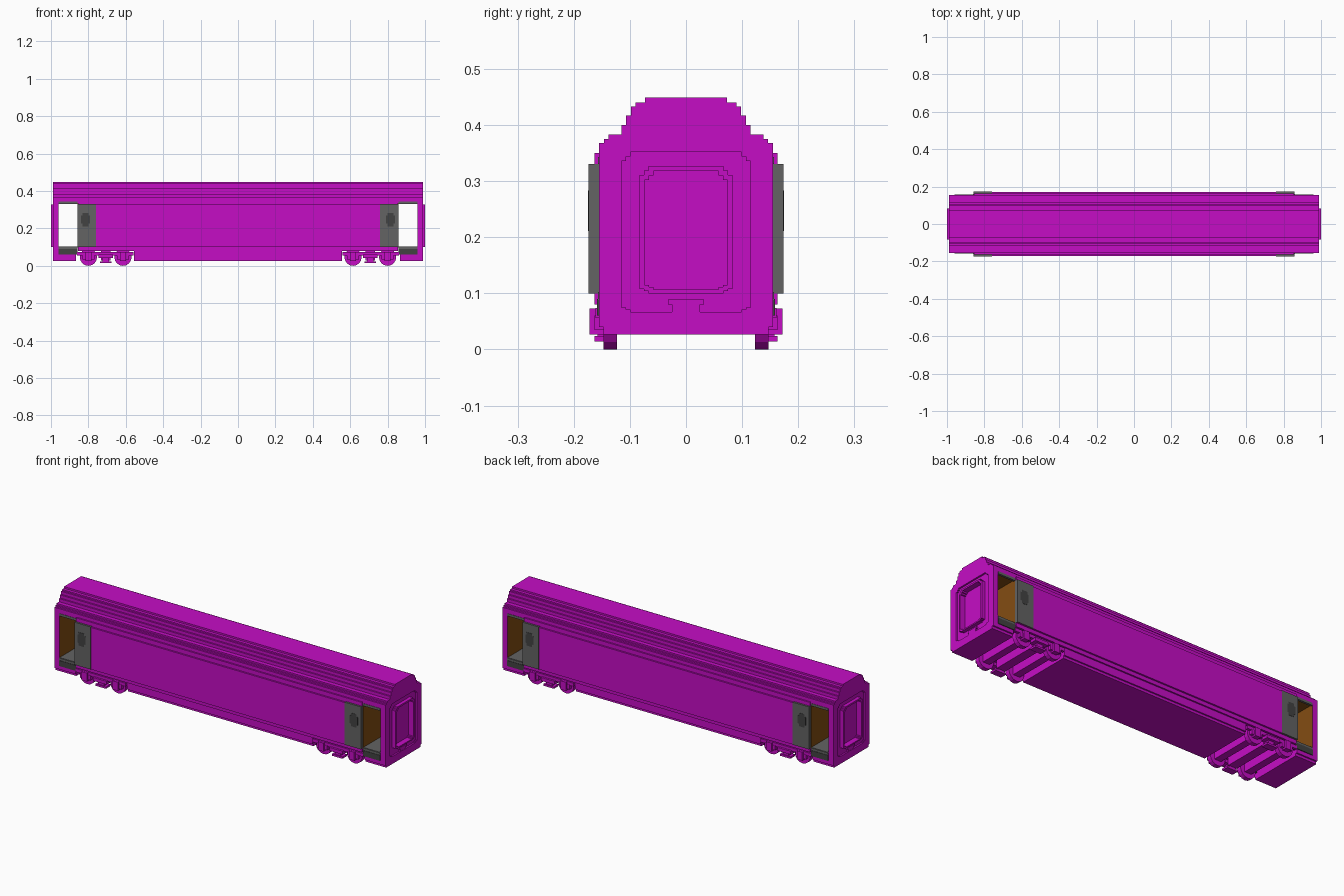
import bpy, bmesh, math
from mathutils import Vector

cube = bpy.data.objects.get("Cube")
if cube:
    bpy.data.objects.remove(cube, do_unlink=True)


def material(name, rgb):
    m = bpy.data.materials.new(name)
    m.use_nodes = True
    m.diffuse_color = (*rgb, 1)
    m.node_tree.nodes["Principled BSDF"].inputs["Base Color"].default_value = (*rgb, 1)
    return m


MAGENTA = material("magenta paint", (0.56, 0.004, 0.56))
BROWN = material("brown interior", (0.23, 0.075, 0.006))
GREY = material("grey door", (0.125, 0.125, 0.125))
DARK = material("dark grey trim", (0.055, 0.055, 0.055))


def finish(name, bm, *mats):
    bmesh.ops.recalc_face_normals(bm, faces=bm.faces)
    mesh = bpy.data.meshes.new(name)
    bm.to_mesh(mesh)
    bm.free()
    for m in mats:
        mesh.materials.append(m)
    ob = bpy.data.objects.new(name, mesh)
    bpy.context.collection.objects.link(ob)
    return ob


def box(name, x, y, z, mat):
    """Box between pairs of limits on each axis."""
    bm = bmesh.new()
    bmesh.ops.create_cube(bm, size=1)
    for v in bm.verts:
        v.co = Vector([(a + b) / 2 + c * abs(b - a) for c, (a, b) in zip(v.co, (x, y, z))])
    return finish(name, bm, mat)


def prism(name, loops, x, mats, rule=None):
    """Extrude (y, z) outlines along x; later outlines are holes."""
    bm = bmesh.new()
    for loop in loops:
        vs = [bm.verts.new((x[0], y, z)) for y, z in loop]
        for i, v in enumerate(vs):
            bm.edges.new((v, vs[i - 1]))
    bmesh.ops.triangle_fill(bm, use_beauty=True, edges=bm.edges[:], normal=(1, 0, 0))
    bmesh.ops.dissolve_limit(bm, angle_limit=0.01, verts=bm.verts[:], edges=bm.edges[:])
    out = bmesh.ops.extrude_face_region(bm, geom=bm.faces[:], use_keep_orig=True)
    for v in out["geom"]:
        if isinstance(v, bmesh.types.BMVert):
            v.co.x = x[1]
    bmesh.ops.recalc_face_normals(bm, faces=bm.faces)
    if rule:
        for f in bm.faces:
            f.material_index = rule(f)
    return finish(name, bm, *mats)


def stepped(z0, levels, limit=1.0):
    """Symmetric stepped outline from (half width, top) levels above z0."""
    right, low = [], z0
    for w, top in levels:
        if top <= z0 + 1e-6:
            continue
        w = min(w, limit)
        if right and abs(right[-1][0] - w) < 1e-6:
            right[-1] = (w, top)
        else:
            right += [(w, low), (w, top)]
        low = top
    return right + [(-y, z) for y, z in reversed(right)]


def notched(hy, z0, z1, s):
    """Rectangle with two-step square corners."""
    return stepped(z0, [(hy - 2 * s, z0 + s / 2), (hy - s, z0 + s), (hy, z1 - 2 * s),
                        (hy - s, z1 - s), (hy - 2 * s, z1)])


SKIRT = [(0.147, 0.04), (0.155, 0.08)]
WALL = [(0.163, 0.10), (0.172, 0.327)]
ROOF = [(0.163, 0.35), (0.155, 0.368), (0.146, 0.375), (0.138, 0.383), (0.115, 0.40),
        (0.107, 0.417), (0.098, 0.433), (0.09, 0.44), (0.073, 0.449)]
HULL = SKIRT + WALL + ROOF

# Long saloon body and the skirt between the bogies
prism("main_body", [stepped(0.08, HULL)], (-0.855, 0.855), [MAGENTA])
prism("centre_skirt", [stepped(0.027, SKIRT)], (-0.555, 0.555), [MAGENTA])

for sx, end in ((-1, "right"), (1, "left")):
    def span(a, b):
        return tuple(sorted((sx * a, sx * b)))

    # Vestibule: roof, floor, walls
    prism(end + "_end_roof", [stepped(0.335, ROOF, 0.155)], span(0.855, 0.97), [MAGENTA, BROWN],
          lambda f: int(f.normal.z < -0.5))
    prism(end + "_end_underframe", [stepped(0.027, SKIRT + WALL[:1], 0.155)],
          span(0.865, 0.97), [MAGENTA])
    box(end + "_vestibule_floor", span(0.855, 0.96), (-0.154, 0.154), (0.098, 0.104), GREY)
    box(end + "_vestibule_inner_wall", span(0.855, 0.858), (-0.154, 0.154), (0.1, 0.336), BROWN)
    prism(end + "_end_wall", [stepped(0.1, [(0.155, 0.336)])], span(0.96, 0.97),
          [MAGENTA, BROWN], lambda f: int(f.normal.x * sx < -0.5))

    # End face with recessed surround, and the hollow gangway ring
    prism(end + "_end_inner_frame", [stepped(0.027, HULL, 0.155), notched(0.083, 0.1, 0.327, 0.008)],
          span(0.97, 0.981), [MAGENTA])
    prism(end + "_end_outer_frame", [stepped(0.027, HULL, 0.155), notched(0.115, 0.067, 0.352, 0.008)],
          span(0.981, 0.99), [MAGENTA])
    prism(end + "_gangway_ring", [notched(0.083, 0.1, 0.327, 0.008), notched(0.074, 0.107, 0.318, 0.008)],
          span(0.968, 1.0), [MAGENTA])
    box(end + "_coupler_plate", span(0.98, 0.989), (-0.032, 0.032), (0.08, 0.089), MAGENTA)
    box(end + "_coupler", span(0.98, 0.989), (-0.025, 0.025), (0.067, 0.08), MAGENTA)

    for sy, side in ((-1, "front"), (1, "back")):
        tag = f"{end}_{side}_"

        def across(a, b):
            return tuple(sorted((sy * a, sy * b)))

        # Sliding door, its oval window, and the entrance steps
        box(tag + "door", span(0.76, 0.857), across(0.154, 0.1735), (0.1, 0.33), GREY)
        for hx, hz in ((0.024, 0.022), (0.016, 0.036)):
            box(tag + "door_window", span(0.815 - hx, 0.815 + hx), across(0.17, 0.1745 + hz / 100),
                (0.247 - hz, 0.247 + hz), DARK)
        box(tag + "door_lintel", span(0.857, 0.96), across(0.145, 0.157), (0.33, 0.343), GREY)
        box(tag + "upper_step", span(0.858, 0.96), across(0.135, 0.157), (0.088, 0.102), GREY)
        box(tag + "lower_step", span(0.858, 0.96), across(0.135, 0.159), (0.06, 0.09), DARK)

        # Bogie side: wheels, axle boxes, beam and spring pack
        for wx in (0.615, 0.80):
            bm = bmesh.new()
            bmesh.ops.create_cone(bm, cap_ends=True, segments=16, radius1=0.046, radius2=0.046, depth=0.024)
            for v in bm.verts:
                v.co = Vector((v.co.x + sx * wx, v.co.z + sy * 0.135, v.co.y + 0.046))
            finish(tag + "wheel", bm, MAGENTA)
            box(tag + "axle_box", span(wx - 0.016, wx + 0.016), across(0.147, 0.172), (0.027, 0.073), MAGENTA)
            box(tag + "axle_guard", span(wx - 0.032, wx + 0.032), across(0.147, 0.163), (0.035, 0.06), MAGENTA)
        box(tag + "bogie_beam", span(0.56, 0.86), across(0.147, 0.161), (0.056, 0.074), MAGENTA)
        box(tag + "spring_base", span(0.676, 0.739), across(0.125, 0.163), (0.014, 0.024), MAGENTA)
        box(tag + "spring", span(0.69, 0.724), across(0.125, 0.158), (0.024, 0.042), MAGENTA)
        box(tag + "spring_top", span(0.668, 0.747), across(0.13, 0.172), (0.042, 0.06), MAGENTA)

    # Cross members between the wheels
    for cx, hx in ((0.615, 0.02), (0.7075, 0.025), (0.80, 0.02)):
        box(end + "_bogie_cross_member", span(cx - hx, cx + hx), (-0.13, 0.13), (0.028, 0.081), MAGENTA)
